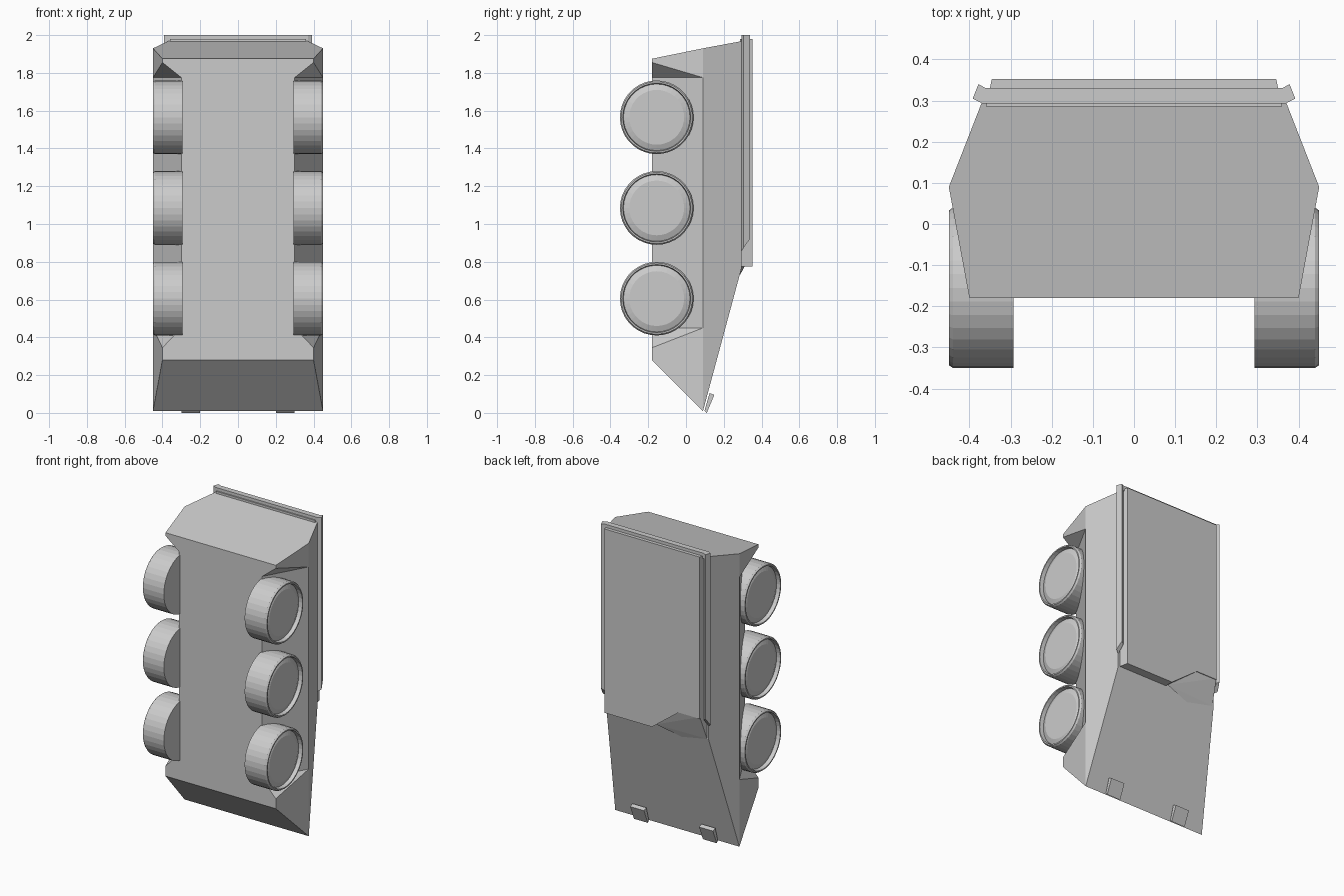
import bpy, bmesh, math
from mathutils import Matrix

cube = bpy.data.objects.get("Cube")
if cube:
    bpy.data.objects.remove(cube, do_unlink=True)

GREY = (0.6, 0.6, 0.6, 1.0)
paint = bpy.data.materials.new("plain_grey")
paint.use_nodes = True
paint.diffuse_color = GREY
paint.node_tree.nodes["Principled BSDF"].inputs["Base Color"].default_value = GREY


def finish(bm, name):
    bmesh.ops.recalc_face_normals(bm, faces=bm.faces[:])
    mesh = bpy.data.meshes.new(name)
    bm.to_mesh(mesh)
    bm.free()
    mesh.materials.append(paint)
    obj = bpy.data.objects.new(name, mesh)
    bpy.context.collection.objects.link(obj)
    return obj


def convex(name, points, side=1):
    """Solid part spanned by its corner points."""
    bm = bmesh.new()
    for x, y, z in points:
        bm.verts.new((x * side, y, z))
    bmesh.ops.convex_hull(bm, input=bm.verts[:])
    bmesh.ops.dissolve_limit(bm, angle_limit=0.01, verts=bm.verts[:], edges=bm.edges[:])
    return finish(bm, name)


# Hull: corners of one half, mirrored across x
corner = {
    "chin": (0.40, -0.18, 0.28), "nose": (0.45, 0.09, 0.01),
    "brow": (0.37, 0.295, 0.77), "deck_end": (0.37, 0.295, 1.968),
    "tail": (0.45, 0.09, 1.93), "tail_low": (0.40, -0.18, 1.875),
    "well_a": (0.40, -0.18, 0.345), "well_b": (0.30, -0.18, 0.45),
    "well_c": (0.45, 0.09, 0.45), "well_d": (0.45, 0.09, 1.775),
    "well_e": (0.30, -0.18, 1.775), "well_f": (0.40, -0.18, 1.855),
}
side_faces = [
    "nose brow deck_end tail well_d well_c", "chin nose well_c well_a",
    "well_a well_c well_b", "well_b well_c well_d well_e",
    "well_e well_d well_f", "well_f well_d tail tail_low",
]
spanning_faces = [
    "chin nose", "nose brow", "brow deck_end", "deck_end tail tail_low",
    "chin well_a well_b well_e well_f tail_low",
]
bm = bmesh.new()
right = {k: bm.verts.new(p) for k, p in corner.items()}
left = {k: bm.verts.new((-p[0], p[1], p[2])) for k, p in corner.items()}
for names in side_faces:
    for half in (right, left):
        bm.faces.new([half[n] for n in names.split()])
for names in spanning_faces:
    keys = names.split()
    bm.faces.new([right[n] for n in keys] + [left[n] for n in reversed(keys)])
finish(bm, "hull")

# Deck plate with a stepped lower edge, tapering slightly outward
outline = [(0.36, 1.98), (0.36, 0.775), (0.0, 0.775), (-0.2, 0.92), (-0.36, 0.92), (-0.36, 1.98)]
bm = bmesh.new()
inner = [bm.verts.new((x, 0.285, z)) for x, z in outline]
outer = [bm.verts.new((x * 0.96, 0.352, z)) for x, z in outline]
bm.faces.new(inner)
bm.faces.new(outer)
for i in range(len(outline)):
    j = (i + 1) % len(outline)
    bm.faces.new((inner[i], inner[j], outer[j], outer[i]))
finish(bm, "deck_plate")

# Sloped nose fairing running up to the short part of the plate
convex("nose_fairing", [(-0.36, 0.295, 0.77), (-0.345, 0.35, 0.93), (-0.2, 0.35, 0.93),
                        (-0.17, 0.286, 0.73), (0.0, 0.31, 0.775), (0.0, 0.29, 0.80),
                        (-0.36, 0.29, 0.93)])

# Bar across the tail end of the deck
convex("tail_bar", [(x, y, z) for x in (-0.37, 0.37) for y in (0.293, 0.33) for z in (1.965, 2.0)])

# Edge rails and nose hooks, one per side
rail = [(0.368, 0.293), (0.392, 0.305), (0.378, 0.34), (0.36, 0.33)]
hook = [(0.098, 0.012), (0.11, 0.0), (0.15, 0.095), (0.125, 0.105)]
for label, s in (("left", 1), ("right", -1)):
    convex(label + "_rail", [(x, y, 0.86 + (y - 0.295) * 1.4) for x, y in rail]
           + [(x, y, 2.0) for x, y in rail], s)
    convex(label + "_hook", [(x, y, z) for x in (0.2, 0.3) for y, z in hook], s)


# Wheels: lathed tyre, thin lip and shallow domed hub
def wheel(name, side, z):
    profile = [(0.195, 0.293), (0.195, 0.44), (0.188, 0.45), (0.18, 0.45),
               (0.176, 0.425), (0.145, 0.437)]
    n = 36
    bm = bmesh.new()
    rings = []
    for r, x in profile:
        rings.append([bm.verts.new((side * x, -0.155 + r * math.cos(math.tau * i / n),
                                    z + r * math.sin(math.tau * i / n))) for i in range(n)])
    for a, b in zip(rings, rings[1:]):
        for i in range(n):
            j = (i + 1) % n
            bm.faces.new((a[i], a[j], b[j], b[i]))
    bm.faces.new(rings[0])
    bm.faces.new(rings[-1])
    return finish(bm, name)


for label, s in (("left", 1), ("right", -1)):
    for place, z in (("front", 0.605), ("middle", 1.085), ("rear", 1.565)):
        wheel(f"{place}_{label}_wheel", s, z)
